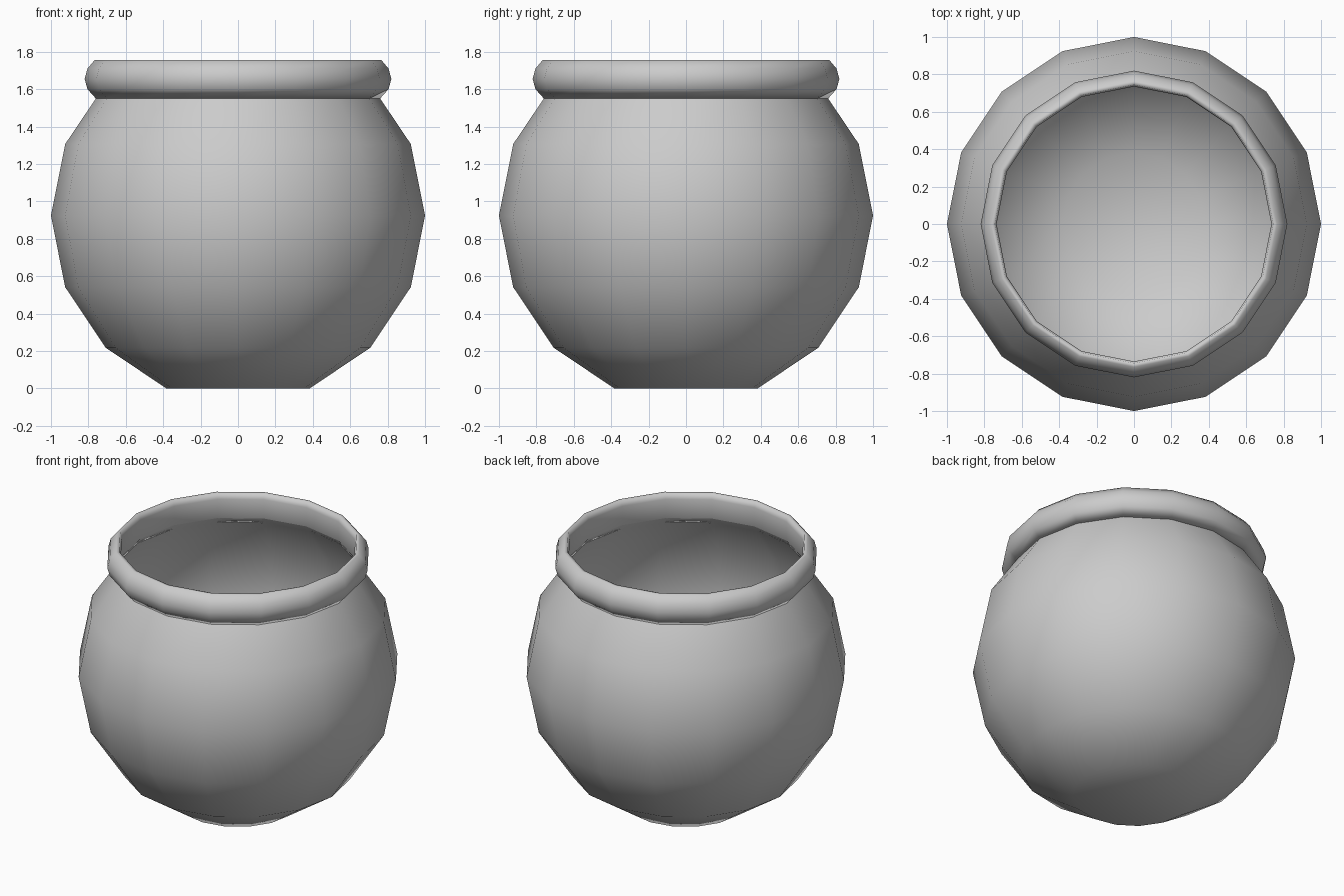
import bpy, bmesh, math

if "Cube" in bpy.data.objects:
    bpy.data.objects.remove(bpy.data.objects["Cube"])

SIDES = 16

def lathe(name, profile, closed=False, cap_bottom=False):
    """Revolve (radius, height) points around z."""
    bm = bmesh.new()
    rings = []
    for r, z in profile:
        rings.append([bm.verts.new((r * math.cos(2 * math.pi * i / SIDES),
                                    r * math.sin(2 * math.pi * i / SIDES), z))
                      for i in range(SIDES)])
    pairs = list(zip(rings, rings[1:]))
    if closed:
        pairs.append((rings[-1], rings[0]))
    for a, b in pairs:
        for i in range(SIDES):
            j = (i + 1) % SIDES
            bm.faces.new((a[i], a[j], b[j], b[i]))
    if cap_bottom:
        bm.faces.new(rings[0][::-1])
    for f in bm.faces:
        f.smooth = True
    mesh = bpy.data.meshes.new(name)
    bm.to_mesh(mesh)
    bm.free()
    obj = bpy.data.objects.new(name, mesh)
    bpy.context.collection.objects.link(obj)
    return obj

# Round body: unit sphere cut flat at the bottom and open at the neck
STEP = math.pi / 8
CENTRE = math.sin(3 * STEP)
body = [(math.cos(k * STEP), CENTRE + math.sin(k * STEP)) for k in range(-3, 2)]
body += [(0.76, 1.55), (0.737, 1.59)]
lathe("pot_body", body, cap_bottom=True)

# Rolled rim around the mouth
rim = [(0.737, 1.59), (0.76, 1.55), (0.805, 1.60), (0.82, 1.655),
       (0.805, 1.71), (0.765, 1.757), (0.745, 1.757), (0.735, 1.72)]
lathe("pot_rim", rim, closed=True)
